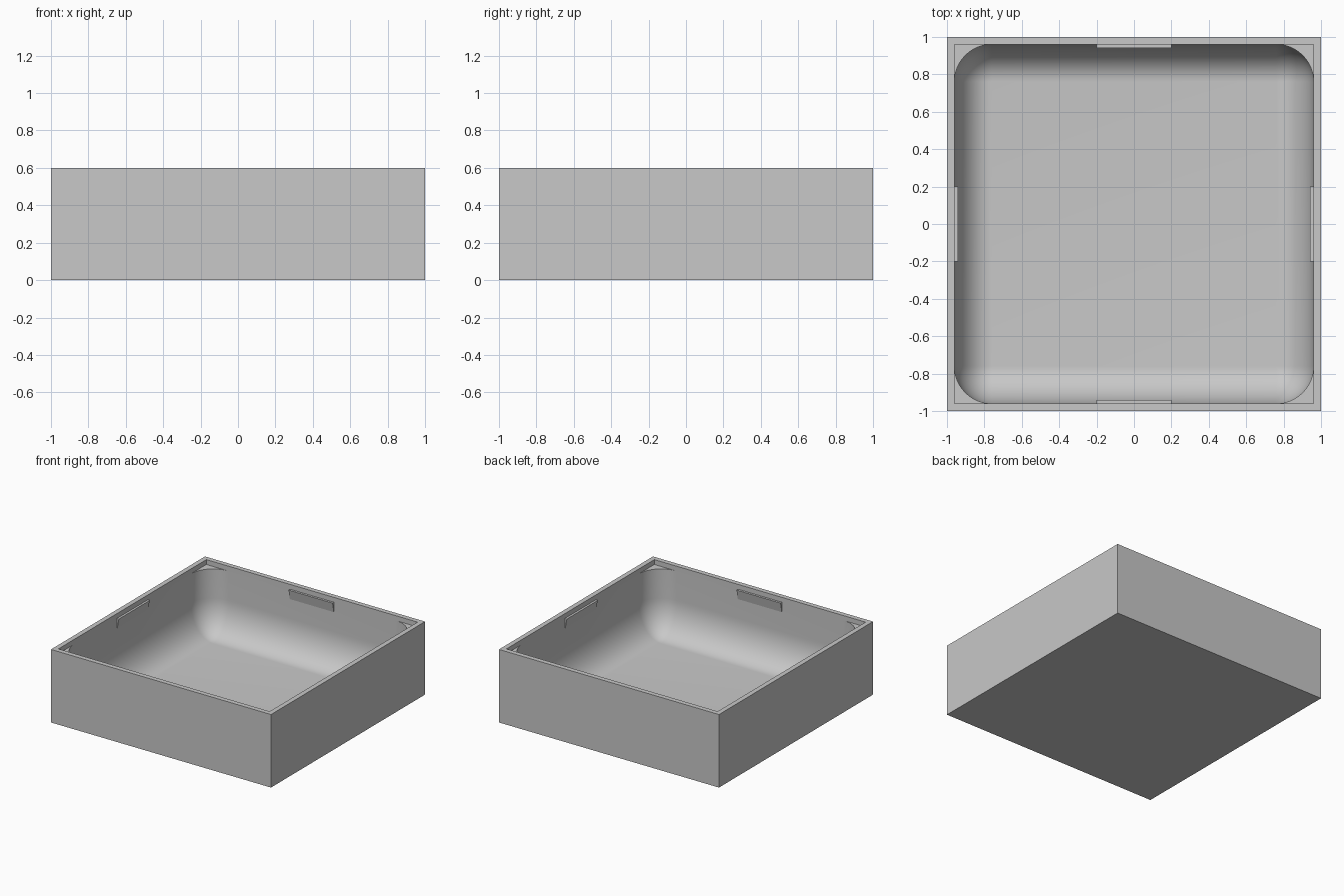
import bpy
import bmesh
from math import cos, sin, pi, radians
from mathutils import Matrix

if "Cube" in bpy.data.objects:
    bpy.data.objects.remove(bpy.data.objects["Cube"])

HALF, INNER = 1.0, 0.96          # outer and inner half widths
TOP, LEDGE, FLOOR = 0.6, 0.56, 0.04
R, RISE, STEPS = 0.2, 0.28, 16   # corner radius, fillet height, segments

grey = bpy.data.materials.new("plain grey")
grey.use_nodes = True
colour = (0.58, 0.58, 0.58, 1)
grey.diffuse_color = colour
grey.node_tree.nodes["Principled BSDF"].inputs["Base Color"].default_value = colour


def finish(bm, name):
    bmesh.ops.recalc_face_normals(bm, faces=bm.faces)
    mesh = bpy.data.meshes.new(name)
    bm.to_mesh(mesh)
    bm.free()
    mesh.materials.append(grey)
    obj = bpy.data.objects.new(name, mesh)
    bpy.context.collection.objects.link(obj)
    return obj


def square(bm, half, z):
    return [bm.verts.new((half * x, half * y, z))
            for x, y in ((1, 1), (-1, 1), (-1, -1), (1, -1))]


def rounded_ring(bm, radius, z):
    """Rounded square whose corner arcs share fixed centres."""
    c = INNER - R
    ring = []
    for q, (cx, cy) in enumerate(((c, c), (-c, c), (-c, -c), (c, -c))):
        for i in range(STEPS + 1):
            a = (q + i / STEPS) * pi / 2
            ring.append(bm.verts.new((cx + radius * cos(a), cy + radius * sin(a), z)))
    return ring


def bridge(bm, a, b):
    n = len(a)
    for i in range(n):
        j = (i + 1) % n
        bm.faces.new((a[i], a[j], b[j], b[i]))


# Outer shell, rim and the shallow square recess for a lid
bm = bmesh.new()
base = square(bm, HALF, 0)
outer = square(bm, HALF, TOP)
inner = square(bm, INNER, TOP)
recess = square(bm, INNER, LEDGE)
bm.faces.new(base[::-1])
for lower, upper in ((base, outer), (outer, inner), (inner, recess)):
    bridge(bm, lower, upper)

# Rounded cavity, from the corner ledges down through the floor fillet
rings = [rounded_ring(bm, R, LEDGE)]
for i in range(STEPS):
    a = i / STEPS * pi / 2
    rings.append(rounded_ring(bm, R * cos(a), FLOOR + RISE * (1 - sin(a))))
for upper, lower in zip(rings, rings[1:]):
    bridge(bm, upper, lower)
floor = square(bm, INNER - R, FLOOR)
for q in range(4):
    arc = rings[-1][q * (STEPS + 1):(q + 1) * (STEPS + 1)]
    for a, b in zip(arc, arc[1:]):
        bm.faces.new((a, b, floor[q]))
    nxt = (q + 1) % 4
    bm.faces.new((arc[-1], rings[-1][nxt * (STEPS + 1)], floor[nxt], floor[q]))
bm.faces.new(floor)

# Corner ledges between the recess and the cavity
for q in range(4):
    arc = rings[0][q * (STEPS + 1):(q + 1) * (STEPS + 1)]
    for a, b in zip(arc, arc[1:]):
        bm.faces.new((recess[q], b, a))

bmesh.ops.remove_doubles(bm, verts=bm.verts, dist=0.0001)
tray = finish(bm, "tray_body")
bpy.context.view_layer.objects.active = tray
tray.select_set(True)
bpy.ops.object.shade_smooth_by_angle(angle=radians(30))
tray.select_set(False)

# Snap tabs centred on the inner walls, thick on top and fading into the wall
for k, side in enumerate(("right", "front", "left", "back")):
    bm = bmesh.new()
    size = Matrix.Diagonal((0.03, 0.4, 0.08, 1))
    place = Matrix.Translation((INNER - 0.003, 0, LEDGE - 0.04))
    bmesh.ops.create_cube(bm, size=1, matrix=place @ size)
    for v in bm.verts:
        if v.co.z < LEDGE - 0.04 and v.co.x < INNER:
            v.co.x = INNER - 0.002
    bmesh.ops.rotate(bm, verts=bm.verts, matrix=Matrix.Rotation(pi + k * pi / 2, 3, "Z"))
    finish(bm, side + "_snap_tab")
